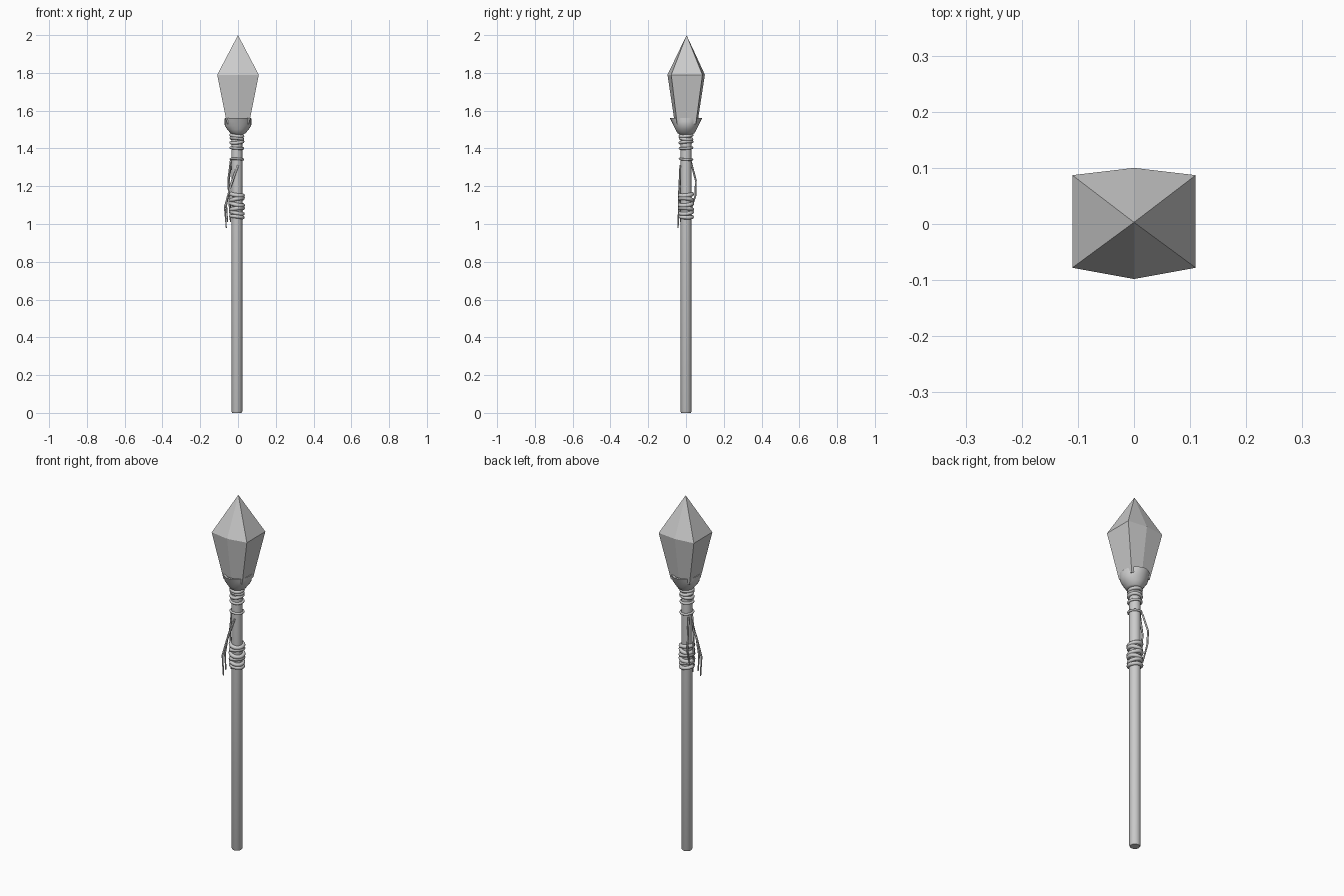
import bpy, math

if "Cube" in bpy.data.objects:
    bpy.data.objects.remove(bpy.data.objects["Cube"])

CX = -0.006  # shaft axis


def mesh_obj(name, verts, faces, smooth=None):
    me = bpy.data.meshes.new(name)
    me.from_pydata(verts, [], faces)
    ob = bpy.data.objects.new(name, me)
    bpy.context.collection.objects.link(ob)
    if smooth:
        bpy.context.view_layer.objects.active = ob
        ob.select_set(True)
        bpy.ops.object.shade_smooth_by_angle(angle=math.radians(smooth))
        ob.select_set(False)
    return ob


def loft(name, rings, smooth=None):
    """Skin a list of equal-length rings and cap both ends."""
    n = len(rings[0])
    verts = [v for r in rings for v in r]
    faces = [(k*n + i, k*n + (i+1) % n, (k+1)*n + (i+1) % n, (k+1)*n + i)
             for k in range(len(rings) - 1) for i in range(n)]
    faces += [tuple(reversed(range(n))),
              tuple(range((len(rings) - 1)*n, len(rings)*n))]
    return mesh_obj(name, verts, faces, smooth)


def ellipse(rx, ry, z, n, cx=0.0):
    return [(cx + rx*math.cos(2*math.pi*i/n), ry*math.sin(2*math.pi*i/n), z)
            for i in range(n)]


# Shaft with a slightly eased foot
loft("shaft", [ellipse(r, r, z, 16, CX) for r, z in
               ((0.025, 0), (0.029, 0.008), (0.029, 1.5))], 40)

# Flared socket holding the crystal, hollow at the top
socket = ((0.030, 0.034, 1.475), (0.040, 0.044, 1.48), (0.056, 0.056, 1.50),
          (0.070, 0.066, 1.52), (0.071, 0.077, 1.543), (0.070, 0.085, 1.56),
          (0.060, 0.072, 1.56), (0.045, 0.05, 1.53))
loft("socket", [ellipse(rx, ry, z, 24) for rx, ry, z in socket], 40)

# Six-sided crystal
hexa = [(0.11, -0.078), (0.11, 0.087), (0, 0.1),
        (-0.11, 0.087), (-0.11, -0.078), (0, -0.098)]
verts = [(x*0.53, y*0.6, 1.53) for x, y in hexa]
verts += [(x, y, 1.79) for x, y in hexa] + [(0, 0.003, 2.0)]
faces = [(i, (i+1) % 6, 6 + (i+1) % 6, 6 + i) for i in range(6)]
faces += [(6 + i, 6 + (i+1) % 6, 12) for i in range(6)] + [(5, 4, 3, 2, 1, 0)]
mesh_obj("crystal", verts, faces)

# Cord wrappings: height, ring radius, cord radius, tilt about x and y
wraps = [(1.468, 0.031, 0.009, 0.08, 0.1), (1.452, 0.030, 0.009, -0.1, 0.12),
         (1.433, 0.031, 0.009, 0.1, -0.1), (1.402, 0.032, 0.007, 0.05, 0.06),
         (1.343, 0.033, 0.006, -0.06, 0.05),
         (1.155, 0.032, 0.011, 0.1, 0.15), (1.130, 0.032, 0.011, -0.12, -0.2),
         (1.105, 0.033, 0.011, 0.12, 0.2), (1.080, 0.032, 0.011, -0.1, -0.15),
         (1.060, 0.032, 0.010, 0.1, 0.2), (1.038, 0.032, 0.010, -0.05, 0.12)]
for z, R, r, tx, ty in wraps:
    bpy.ops.mesh.primitive_torus_add(major_segments=20, minor_segments=8,
                                     major_radius=R, minor_radius=r,
                                     location=(CX, 0, z), rotation=(tx, ty, 0))
    bpy.context.object.name = "cord_wrap"
    bpy.ops.object.shade_smooth_by_angle(angle=math.radians(60))

# Loose cord ends hanging on the left side
strands = [
    [(0.0, -0.030, 1.31), (-0.045, -0.036, 1.18), (-0.070, -0.038, 1.09), (-0.062, -0.042, 0.98)],
    [(-0.012, -0.031, 1.29), (-0.045, -0.030, 1.19), (-0.062, -0.028, 1.10), (-0.055, -0.030, 1.01)],
    [(-0.034, 0.026, 1.33), (-0.048, 0.052, 1.23), (-0.044, 0.050, 1.15), (-0.038, 0.022, 1.06)],
    [(-0.038, 0.0, 1.34), (-0.052, 0.004, 1.23), (-0.046, 0.0, 1.12), (-0.040, -0.006, 1.01)],
]
for pts in strands:
    cu = bpy.data.curves.new("loose_cord", 'CURVE')
    cu.dimensions = '3D'
    cu.bevel_depth = 0.005
    cu.bevel_resolution = 1
    cu.use_fill_caps = True
    sp = cu.splines.new('POLY')
    sp.points.add(len(pts) - 1)
    for i, (p, c) in enumerate(zip(sp.points, pts)):
        p.co = (*c, 1)
        p.radius = 0.6 if i == len(pts) - 1 else 1
    bpy.context.collection.objects.link(bpy.data.objects.new("loose_cord", cu))
